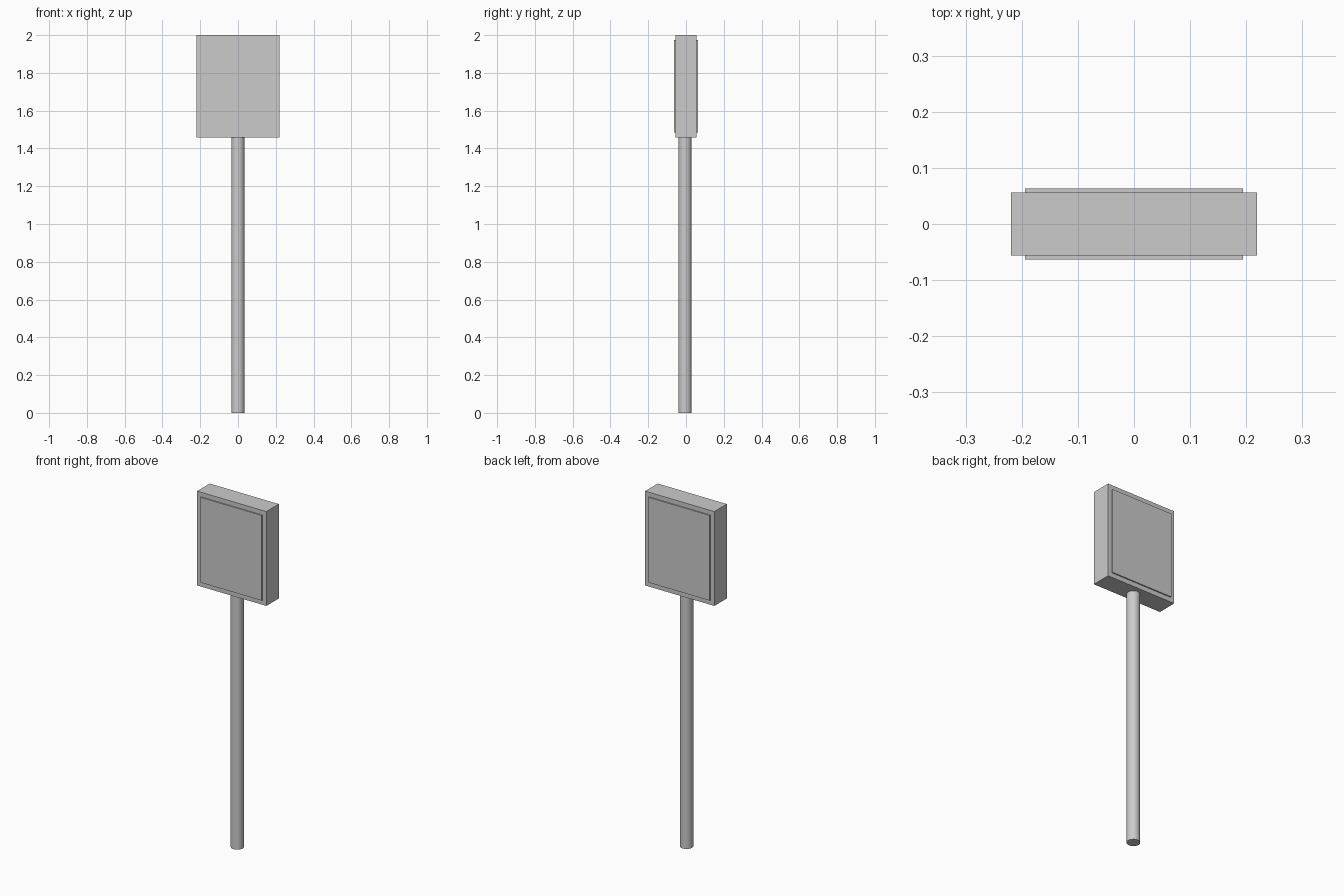
import bpy
import math

if "Cube" in bpy.data.objects:
    bpy.data.objects.remove(bpy.data.objects["Cube"])


def box(name, center, size):
    bpy.ops.mesh.primitive_cube_add(size=1, location=center)
    ob = bpy.context.object
    ob.name = name
    ob.scale = size
    bpy.ops.object.transform_apply(location=False, rotation=False, scale=True)
    return ob


BOTTOM, TOP = 1.459, 2.0
MID = (BOTTOM + TOP) / 2

# Round pole, set very slightly towards the front
bpy.ops.mesh.primitive_cylinder_add(vertices=32, radius=0.035, depth=BOTTOM,
                                    location=(0, -0.005, BOTTOM / 2))
bpy.context.object.name = "pole"
bpy.ops.object.shade_smooth_by_angle(angle=math.radians(30))

# Sign housing
box("sign_housing", (0, 0, MID), (0.439, 0.113, TOP - BOTTOM))

# Raised panels on the front and back
for name, side in (("front_panel", -1), ("back_panel", 1)):
    box(name, (0, side * 0.0585, MID), (0.389, 0.0097, 0.488))
